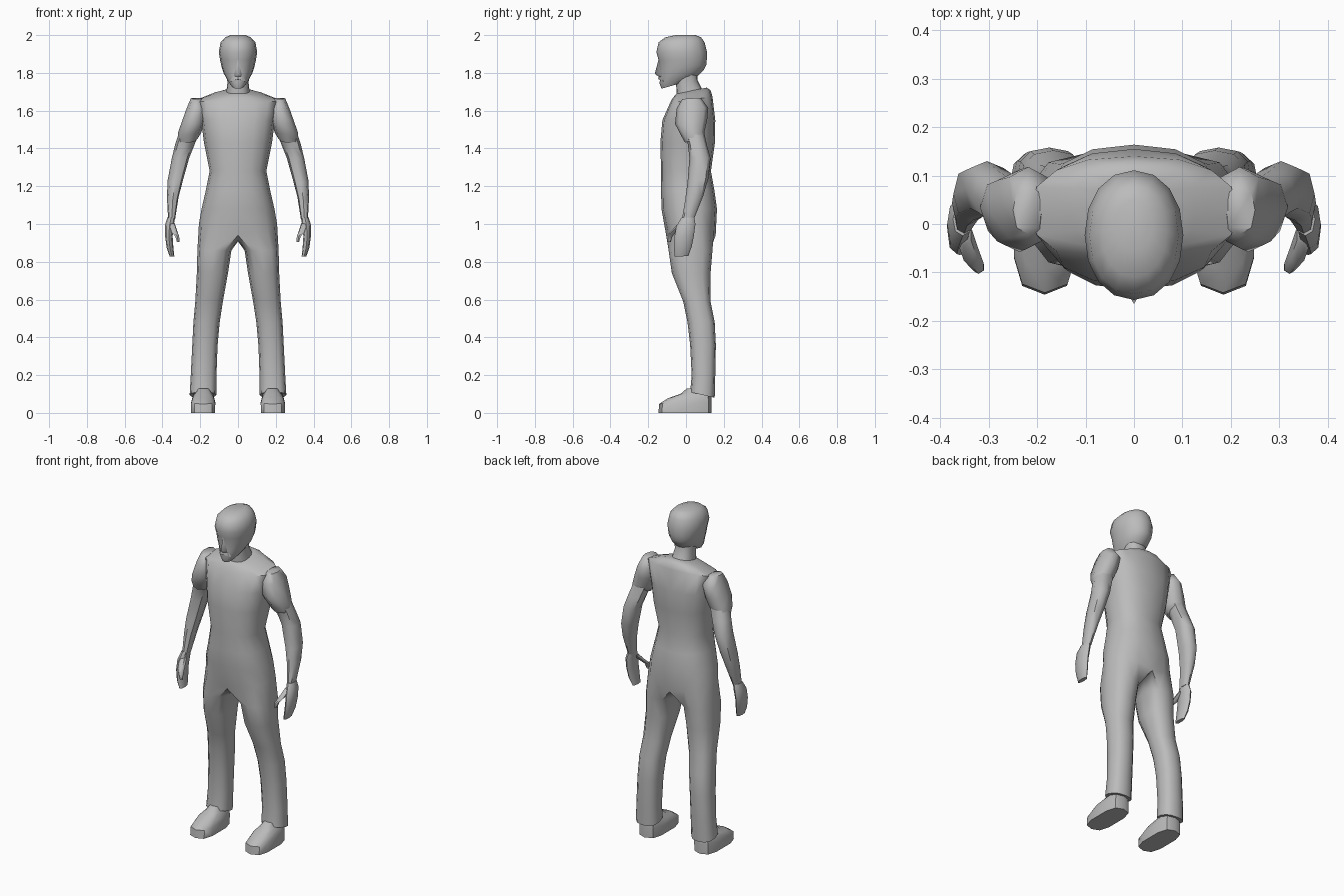
import bpy, bmesh, math

grey = bpy.data.materials.new("plain grey")
grey.diffuse_color = (0.5, 0.5, 0.5, 1)


def ring(x0, x1, yf, yb, zf, zb, n=8, start=-90, step=None, p=0.85):
    """Rounded loop of points; height runs from zf at the front to zb at the back."""
    step = step or 360 / n
    pts = []
    for k in range(n):
        a = math.radians(start + k * step)
        c, s = math.cos(a), math.sin(a)
        c = 0 if abs(c) < 1e-6 else math.copysign(abs(c) ** p, c)
        s = 0 if abs(s) < 1e-6 else math.copysign(abs(s) ** p, s)
        t = (s + 1) / 2
        pts.append(((x0 + x1) / 2 + c * (x1 - x0) / 2, yf + t * (yb - yf), zf + t * (zb - zf)))
    return pts


def half_ring(rx, yf, yb, zf, zb=None, p=0.85):
    return ring(-rx, rx, yf, yb, zf, zf if zb is None else zb, 9, -90, 22.5, p)


def bridge(bm, a, b, closed):
    n = len(a)
    for i in range(n if closed else n - 1):
        j = (i + 1) % n
        bm.faces.new((a[i], a[j], b[j], b[i]))


def loft(bm, rings, closed=True, first=False, last=False):
    loops = [[bm.verts.new(p) for p in r] for r in rings]
    for a, b in zip(loops, loops[1:]):
        bridge(bm, a, b, closed)
    if first:
        bm.faces.new(loops[0])
    if last:
        bm.faces.new(loops[-1])
    return loops


def finish(bm, name, angle=50):
    bmesh.ops.recalc_face_normals(bm, faces=bm.faces)
    me = bpy.data.meshes.new(name)
    bm.to_mesh(me)
    bm.free()
    me.materials.append(grey)
    me.shade_smooth()
    me.set_sharp_from_angle(angle=math.radians(angle))
    ob = bpy.data.objects.new(name, me)
    bpy.context.collection.objects.link(ob)
    mod = ob.modifiers.new("mirror", "MIRROR")
    mod.use_clip = True
    mod.merge_threshold = 0.001
    return ob


def part(name, rings, closed=True, first=True, last=True, angle=50):
    bm = bmesh.new()
    loft(bm, rings, closed, first, last)
    return finish(bm, name, angle)


# Torso and trouser legs: half torso loft that splits into a leg at the crotch
bm = bmesh.new()
torso = [half_ring(*r) for r in (
    (0.060, -0.050, 0.110, 1.690, 1.722),
    (0.130, -0.070, 0.130, 1.668, 1.708),
    (0.215, -0.085, 0.140, 1.640, 1.675),
    (0.195, -0.125, 0.155, 1.550),
    (0.180, -0.136, 0.153, 1.430),
    (0.150, -0.132, 0.132, 1.280),
    (0.170, -0.132, 0.150, 1.180),
    (0.193, -0.130, 0.164, 1.080))]
hip = [(x, y, 1.0 - 0.06 * (1 - x / 0.207)) for x, y, z in half_ring(0.207, -0.105, 0.157, 1.0)]
loops = loft(bm, torso + [hip], closed=False, first=True)
crotch = [bm.verts.new((0, y, z)) for y, z in ((0.09, 0.92), (0.02, 0.908), (-0.05, 0.912))]
legs = [ring(*r, n=12, start=-120, p=0.8) for r in (
    (0.035, 0.215, -0.092, 0.140, 0.86, 0.86),
    (0.053, 0.218, -0.075, 0.130, 0.74, 0.74),
    (0.080, 0.226, -0.015, 0.130, 0.59, 0.59),
    (0.097, 0.236, 0.008, 0.152, 0.48, 0.48),
    (0.108, 0.242, 0.022, 0.158, 0.36, 0.36),
    (0.114, 0.250, 0.030, 0.155, 0.20, 0.20),
    (0.115, 0.256, 0.022, 0.152, 0.11, 0.08))]
leg_loops = loft(bm, legs, last=True)
bridge(bm, loops[-1] + crotch, leg_loops[0], True)
finish(bm, "torso_and_trousers")

# Shoes
part("shoes", [ring(*r, n=10, start=-90, p=0.65) for r in (
    (0.120, 0.250, -0.146, 0.136, 0.000, 0.000),
    (0.118, 0.250, -0.142, 0.136, 0.048, 0.060),
    (0.128, 0.240, -0.095, 0.132, 0.078, 0.100),
    (0.140, 0.225, -0.030, 0.125, 0.100, 0.120),
    (0.155, 0.210, 0.005, 0.110, 0.130, 0.130))])

# Short sleeves
part("sleeves", [ring(*r) for r in (
    (0.190, 0.250, -0.020, 0.078, 1.662, 1.668),
    (0.165, 0.272, -0.050, 0.118, 1.610, 1.615),
    (0.175, 0.298, -0.058, 0.112, 1.530, 1.550),
    (0.195, 0.318, -0.030, 0.098, 1.475, 1.490),
    (0.215, 0.318, -0.005, 0.095, 1.430, 1.470))], angle=60)

# Bare arms
part("arms", [ring(*r) for r in (
    (0.205, 0.310, -0.010, 0.095, 1.490, 1.490),
    (0.230, 0.333, 0.010, 0.110, 1.420, 1.420),
    (0.258, 0.350, 0.018, 0.130, 1.350, 1.350),
    (0.292, 0.373, 0.008, 0.118, 1.220, 1.240),
    (0.315, 0.376, -0.004, 0.092, 1.130, 1.150),
    (0.333, 0.370, -0.022, 0.044, 1.020, 1.030))])

# Hands, thin palms with curled thumbs
part("hands", [ring(*r) for r in (
    (0.334, 0.374, -0.024, 0.044, 1.035, 1.035),
    (0.340, 0.386, -0.050, 0.050, 0.990, 1.000),
    (0.346, 0.386, -0.062, 0.042, 0.930, 0.940),
    (0.342, 0.378, -0.064, 0.030, 0.870, 0.880),
    (0.337, 0.362, -0.060, 0.012, 0.828, 0.830))])
part("thumbs", [ring(*r, n=6) for r in (
    (0.335, 0.368, -0.045, 0.005, 1.000, 1.010),
    (0.320, 0.354, -0.085, -0.040, 0.955, 0.965),
    (0.310, 0.334, -0.103, -0.072, 0.935, 0.935),
    (0.309, 0.324, -0.100, -0.080, 0.905, 0.905))])

# Neck
part("neck", [half_ring(*r) for r in (
    (0.062, -0.050, 0.085, 1.680, 1.715),
    (0.056, -0.052, 0.062, 1.735, 1.760),
    (0.060, -0.055, 0.060, 1.790, 1.800))], closed=False)

# Head, narrowing to the jaw
part("head", [half_ring(*r) for r in (
    (0.036, -0.130, 0.040, 1.716, 1.765, 0.85),
    (0.056, -0.140, 0.060, 1.745, 1.780, 0.9),
    (0.076, -0.136, 0.092, 1.785, 1.812, 0.95),
    (0.088, -0.142, 0.107, 1.830, 1.840, 0.95),
    (0.095, -0.145, 0.110, 1.868, 1.870, 0.95),
    (0.102, -0.157, 0.111, 1.910, 1.910, 0.95),
    (0.092, -0.145, 0.098, 1.962, 1.962, 0.95),
    (0.068, -0.110, 0.080, 1.988, 1.988, 0.95),
    (0.038, -0.055, 0.050, 2.000, 2.000, 0.95))], closed=False)

# Nose and moustache wedges
part("nose", [
    [(0, -0.146, 1.870), (0.008, -0.138, 1.870), (0, -0.12, 1.870)],
    [(0, -0.165, 1.795), (0.020, -0.132, 1.790), (0, -0.11, 1.790)],
    [(0, -0.142, 1.778), (0.016, -0.130, 1.778), (0, -0.11, 1.778)]], closed=False)
part("moustache", [
    [(0, -0.143, 1.782), (0.030, -0.128, 1.778), (0, -0.10, 1.78)],
    [(0, -0.148, 1.768), (0.040, -0.122, 1.755), (0, -0.10, 1.76)]], closed=False)
